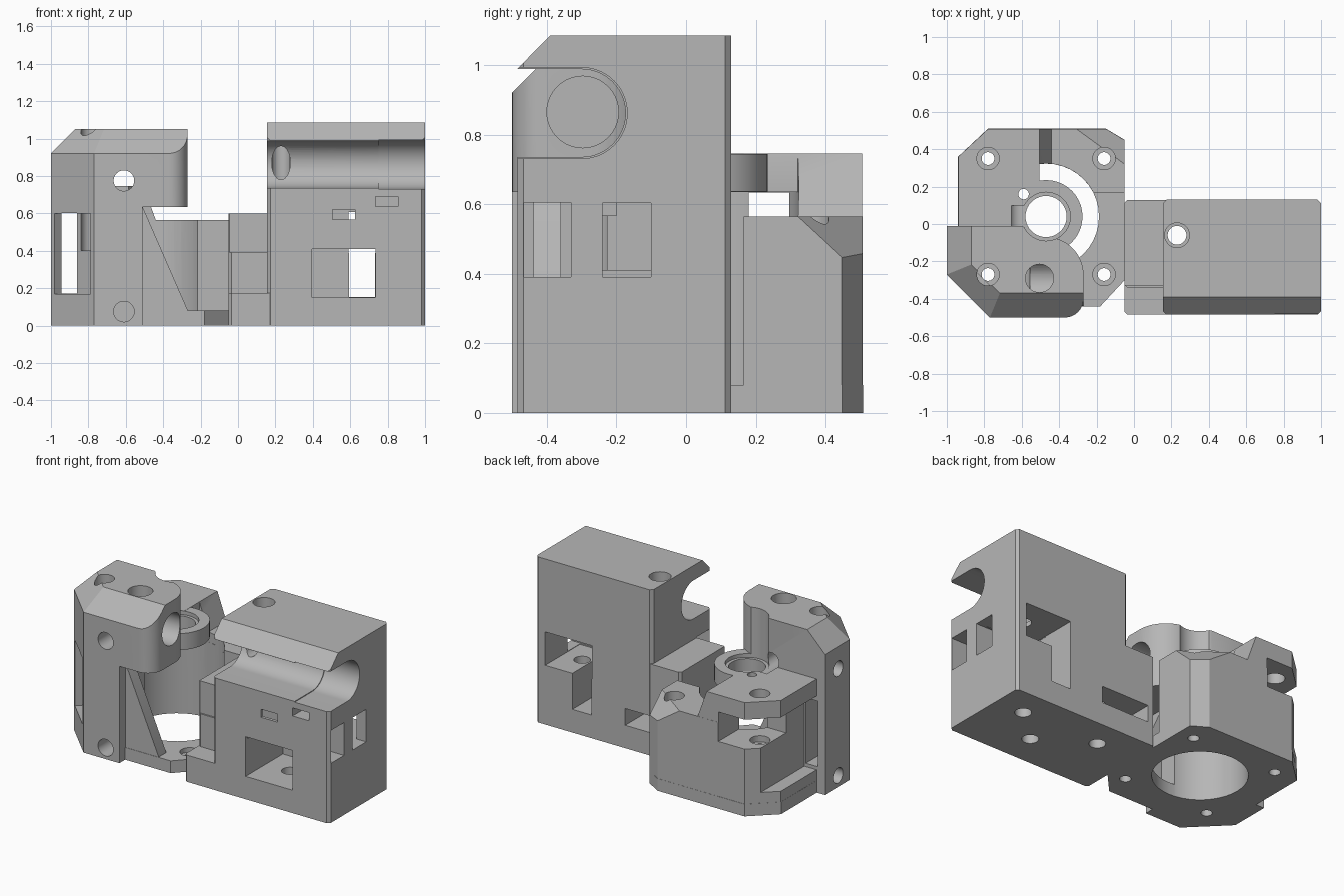
import bpy, bmesh, math
from mathutils import Vector, Matrix

if "Cube" in bpy.data.objects:
    bpy.data.objects.remove(bpy.data.objects["Cube"])

grey = bpy.data.materials.new("plain grey")
grey.use_nodes = True
colour = (0.47, 0.47, 0.47, 1)
grey.diffuse_color = colour
grey.node_tree.nodes["Principled BSDF"].inputs["Base Color"].default_value = colour


def finish(name, bm):
    bmesh.ops.recalc_face_normals(bm, faces=bm.faces[:])
    mesh = bpy.data.meshes.new(name)
    bm.to_mesh(mesh)
    bm.free()
    mesh.materials.append(grey)
    obj = bpy.data.objects.new(name, mesh)
    bpy.context.collection.objects.link(obj)
    return obj


def prism(name, pts, lo, hi, axis="z", planes=(), bevel=0):
    """Extrude an outline along an axis, then slice off and bevel corners."""
    place = {"z": lambda u, v, w: (u, v, w),
             "x": lambda u, v, w: (w, u, v),
             "y": lambda u, v, w: (u, w, v)}[axis]
    bm = bmesh.new()
    face = bm.faces.new([bm.verts.new(place(u, v, lo)) for u, v in pts])
    ext = bmesh.ops.extrude_face_region(bm, geom=[face])["geom"]
    move = Vector(place(0, 0, hi - lo))
    bmesh.ops.translate(bm, verts=[g for g in ext if isinstance(g, bmesh.types.BMVert)], vec=move)
    bmesh.ops.recalc_face_normals(bm, faces=bm.faces[:])
    for point, normal in planes:
        res = bmesh.ops.bisect_plane(bm, geom=bm.verts[:] + bm.edges[:] + bm.faces[:],
                                     plane_co=point, plane_no=normal, clear_outer=True)
        rim = [g for g in res["geom_cut"] if isinstance(g, bmesh.types.BMEdge)]
        bmesh.ops.contextual_create(bm, geom=rim)
    if bevel:
        edges = [e for e in bm.edges if abs((e.verts[0].co - e.verts[1].co).normalized().z) > 0.9]
        bmesh.ops.bevel(bm, geom=edges, offset=bevel, segments=1, affect="EDGES")
    return finish(name, bm)


def box(name, x, y, z, bevel=0):
    return prism(name, [(x[0], y[0]), (x[1], y[0]), (x[1], y[1]), (x[0], y[1])], *z, bevel=bevel)


def arc(cu, cv, r, a0, a1, n):
    return [(cu + r * math.cos(math.radians(a0 + (a1 - a0) * i / n)),
             cv + r * math.sin(math.radians(a0 + (a1 - a0) * i / n))) for i in range(n + 1)]


def rod(name, u, v, r, lo, hi, axis="z"):
    return prism(name, arc(u, v, r, 0, 360, 40)[:-1], lo, hi, axis)


def combine(target, others, operation):
    for other in others:
        mod = target.modifiers.new("boolean", "BOOLEAN")
        mod.operation, mod.solver, mod.object = operation, "EXACT", other
        bpy.context.view_layer.update()
        with bpy.context.temp_override(object=target, active_object=target, selected_objects=[target]):
            bpy.ops.object.modifier_apply(modifier=mod.name)
        bpy.data.objects.remove(other)


# ---------- Carriage block ----------
block = box("carriage_block", (0.155, 1), (-0.485, 0.13), (0, 1.085), 0.018)
combine(block, [
    box("step", (-0.05, 0.3), (-0.34, 0.129), (0, 0.6), 0.015),
    box("foot", (-0.05, 0.3), (-0.484, 0.128), (0, 0.175), 0.015)], "UNION")


def groove(r, x0):
    top, bottom = 0.862 + r, 0.862 - r
    pts = [(-0.7, top)] + arc(-0.3, 0.862, r, 90, -90, 28) + [(-0.7, bottom)]
    return prism("groove", pts, x0, 1.1, "x")


tilted = [(-0.6, 0.873), (-0.39, 1.085), (-0.39, 1.3), (-0.6, 1.3)]
cuts = [
    groove(0.126, 0), groove(0.131, 0.75),
    prism("lip_slope", tilted, 0, 1.1, "x"),
    # belt passages
    box("belt_a", (-0.2, 1.1), (-0.465, -0.33), (0.39, 0.605)),
    box("belt_b", (0.59, 1.1), (-0.24, -0.10), (0.391, 0.604)),
    # pulley pockets
    box("front_window", (0.395, 0.735), (-0.6, -0.10), (0.15, 0.41)),
    box("back_window", (0.592, 0.93), (-0.23, 0.3), (0.388, 0.607)),
    box("back_leg", (0.594, 0.733), (-0.15, 0.3), (0.152, 0.5)),
    # nut slots
    box("nut_a", (0.505, 0.625), (-0.6, -0.2), (0.567, 0.62)),
    box("nut_b", (0.735, 0.855), (-0.6, 0), (0.637, 0.69)),
    box("nut_c", (0, 0.35), (-0.12, 0.3), (0.15, 0.26)),
    # screw holes
    rod("screw_hole", 0.23, -0.06, 0.05, -0.1, 1.2),
    rod("screw_sink", 0.23, -0.06, 0.066, 0.98, 1.2),
    rod("pulley_hole_a", 0.565, -0.27, 0.05, -0.1, 0.6),
    rod("pulley_hole_b", 0.795, -0.06, 0.05, -0.1, 0.68),
    prism("side_port", [(0.23 + 0.05 * u, 0.87 + 0.09 * v) for u, v in arc(0, 0, 1, 0, 360, 28)[:-1]],
          -0.25, -0.08, "y"),
]
combine(block, cuts, "DIFFERENCE")

# ---------- Motor mount ----------
cx, cy = -0.47, 0.04
mount = prism("motor_mount", [(-0.94, -0.3), (-0.6, -0.44), (-0.18, -0.44), (-0.05, -0.3), (-0.05, 0.45),
                              (-0.15, 0.51), (-0.78, 0.51), (-0.94, 0.36)], 0, 0.08)
# right rear body with a sloped corner
p, q, s = Vector((-0.05, 0.32, 0.565)), Vector((-0.31, 0.51, 0.565)), Vector((-0.05, 0.45, 0.445))
slope = (q - p).cross(s - p).normalized()
if slope.z < 0:
    slope.negate()
rear_right = prism("rear_right", [(-0.6, 0.165), (-0.051, 0.165), (-0.051, 0.449), (-0.15, 0.509), (-0.6, 0.509)],
                   0.001, 0.565, planes=[(p, slope)])
# left rear body, its right flank leaning inward
rear_left = prism("rear_left", [(-0.939, -0.05), (-0.37, -0.05), (-0.37, 0.508), (-0.78, 0.508), (-0.939, 0.36)],
                  0.002, 0.745, planes=[((-0.505, 0, 0.745), (0.18, 0, 0.065))])
# tower: leg below, overhanging head above
left_side = [(-1, -0.01), (-1, -0.27), (-0.77, -0.5)]
leg = prism("tower_leg", left_side + [(-0.51, -0.5), (-0.51, -0.01)], 0, 0.7)
edge = [((-1, 0, 0.92), (-1, 0, 1)), ((0, -0.5, 0.92), (0, -1, 1)),
        ((-0.885, -0.385, 0.92), (-0.71, -0.71, 1))]
head = prism("tower_head", left_side + arc(-0.37, -0.4, 0.1, -90, 0, 8) + arc(-0.47, -0.27, 0.2, 0, 90, 14)
             + [(-0.6, -0.01)], 0.635, 1.05, planes=edge)
gusset = prism("gusset", [(-0.55, 0.635), (-0.51, 0.635), (-0.27, 0.085), (-0.27, 0.02), (-0.55, 0.02)],
               -0.438, -0.36, "y")
combine(mount, [rear_right, rear_left, leg, gusset], "UNION")
combine(mount, [rod("motor_bore", cx, cy, 0.283, -0.1, 0.635)], "DIFFERENCE")
# open the crescent around the bearing ring
crescent = prism("crescent", arc(cx, cy, 0.283, -97, 97, 40), 0.5, 0.9)
combine(mount, [crescent], "DIFFERENCE")
combine(mount, [head, rod("bearing_ring", cx, cy, 0.195, 0.636, 0.744)], "UNION")

window = box("corner_window", (-0.135, 0.135), (-0.12, 0.12), (0.17, 0.6), 0.03)
window.data.transform(Matrix.Translation((-0.885, -0.385, 0)) @ Matrix.Rotation(math.radians(-45), 4, "Z"))
cuts = [
    # shaft clearance and bearing seat
    rod("shaft_hole", cx, cy, 0.11, 0.5, 0.9), rod("bearing_seat", cx, cy, 0.13, 0.72, 1.2),
    # openings on the outer side
    window,
    box("side_slot", (-0.945, -0.86), (-0.45, 0.1), (0.172, 0.602)),
    box("side_recess", (-1.1, -0.85), (-0.009, 0.7), (0.15, 0.634)),
    box("corner_pocket", (-1.1, -0.59), (0.18, 0.7), (0.44, 0.633)),
    # rod clamp and screws in the tower
    rod("rod_socket", -0.297, 0.865, 0.103, -0.72, 0, "x"),
    rod("rod_access", -0.505, -0.29, 0.075, 0.85, 1.2),
    rod("front_hole_upper", -0.61, 0.775, 0.055, -0.6, 0.1, "y"),
    rod("front_hole_lower", -0.61, 0.075, 0.055, -0.6, -0.3, "y"),
    rod("side_hole_upper", -0.15, 0.775, 0.05, -1.1, -0.85, "x"),
    rod("side_hole_lower", -0.15, 0.075, 0.05, -1.1, -0.85, "x"),
    rod("pin_hole", -0.59, 0.16, 0.028, 0.5, 0.9),
]
# motor screws
for sx in (-0.78, -0.16):
    for sy in (-0.27, 0.35):
        cuts.append(rod("motor_screw", sx, sy, 0.034, -0.1, 1.2))
        cuts.append(rod("motor_screw_head", sx, sy, 0.06, 0.05 if sy < 0 and sx > -0.5 else 0.4, 1.2))
combine(mount, cuts, "DIFFERENCE")

for obj in (block, mount):
    for other in bpy.context.view_layer.objects:
        other.select_set(other == obj)
    bpy.context.view_layer.objects.active = obj
    bpy.ops.object.shade_smooth_by_angle(angle=math.radians(25))
